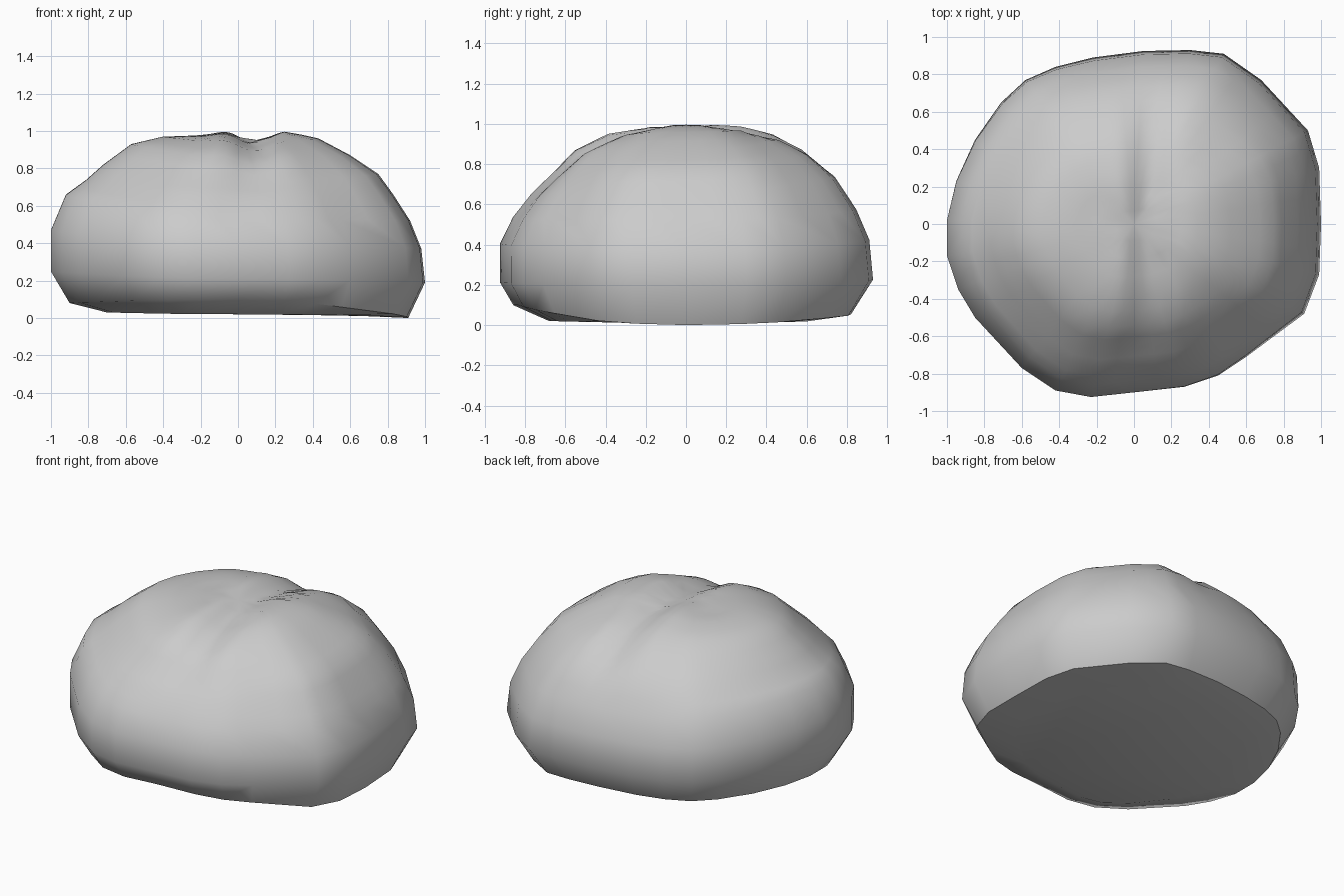
import bpy, bmesh, math

if "Cube" in bpy.data.objects:
    bpy.data.objects.remove(bpy.data.objects["Cube"])

# Widest outline seen from above, counter-clockwise
outline = [(1, 0), (.99, .3), (.93, .5), (.68, .77), (.48, .91), (.3, .93), (.05, .925),
           (-.22, .89), (-.42, .84), (-.58, .77), (-.71, .65), (-.85, .45), (-.95, .23),
           (-1, .02), (-1, -.17), (-.94, -.35), (-.85, -.5), (-.6, -.77), (-.42, -.89),
           (-.23, -.925), (0, -.9), (.27, -.87), (.45, -.81), (.6, -.71), (.91, -.48), (.99, -.27)]

# Vertical profiles (outline scale, height), underside to crown
right = [(.68, .01), (.91, 0), (1, .19), (.98, .37), (.92, .52), (.83, .66), (.75, .77), (.6, .87), (.43, .96), (.25, 1)]
left = [(.7, .03), (.9, .08), (1, .25), (1, .47), (.92, .66), (.81, .74), (.72, .82), (.57, .93), (.4, .97), (.2, .975)]
front = [(.74, .02), (.93, .1), (1, .21), (1, .4), (.93, .53), (.83, .65), (.74, .73), (.6, .86), (.42, .94), (.2, .975)]
back = [(.65, .02), (.88, .06), (1, .23), (.98, .43), (.91, .58), (.79, .75), (.63, .87), (.48, .94), (.3, .98), (.15, .99)]

bm = bmesh.new()
rings = []
for i in range(len(right)):
    ring = []
    for x, y in outline:
        wx = x * x / (x * x + y * y)      # blend side profile with front/back profile
        a, b = (right if x > 0 else left)[i], (back if y > 0 else front)[i]
        s, z = (wx * a[k] + (1 - wx) * b[k] for k in (0, 1))
        ring.append(bm.verts.new((x * s, y * s, z)))
    rings.append(ring)

# Skin the rings and close underside and crown
n = len(outline)
for lo, hi in zip(rings, rings[1:]):
    for j in range(n):
        k = (j + 1) % n
        bm.faces.new((lo[j], lo[k], hi[k], hi[j]))
bm.faces.new(rings[0][::-1])
crown = bm.verts.new((0, 0, .985))
for j in range(n):
    bm.faces.new((rings[-1][j], rings[-1][(j + 1) % n], crown))

# Shallow groove over the crown, running front to back
upper = [e for e in bm.edges if min(v.co.z for v in e.verts) > .5]
bmesh.ops.subdivide_edges(bm, edges=upper, cuts=1, use_grid_fill=True)
for v in bm.verts:
    c = v.co
    fade = max(0, min(1, (c.z - .6) / .3))
    c.z -= .05 * fade * math.exp(-((c.x - .09) / .1) ** 2)
    c.z += .012 * fade * math.exp(-((c.x + .07) / .07) ** 2)
    c.z = min(c.z, 1)

bmesh.ops.recalc_face_normals(bm, faces=bm.faces)
mesh = bpy.data.meshes.new("boulder")
bm.to_mesh(mesh)
bm.free()
boulder = bpy.data.objects.new("boulder", mesh)
bpy.context.collection.objects.link(boulder)
bpy.context.view_layer.objects.active = boulder
boulder.select_set(True)
bpy.ops.object.shade_smooth_by_angle(angle=math.radians(45))
